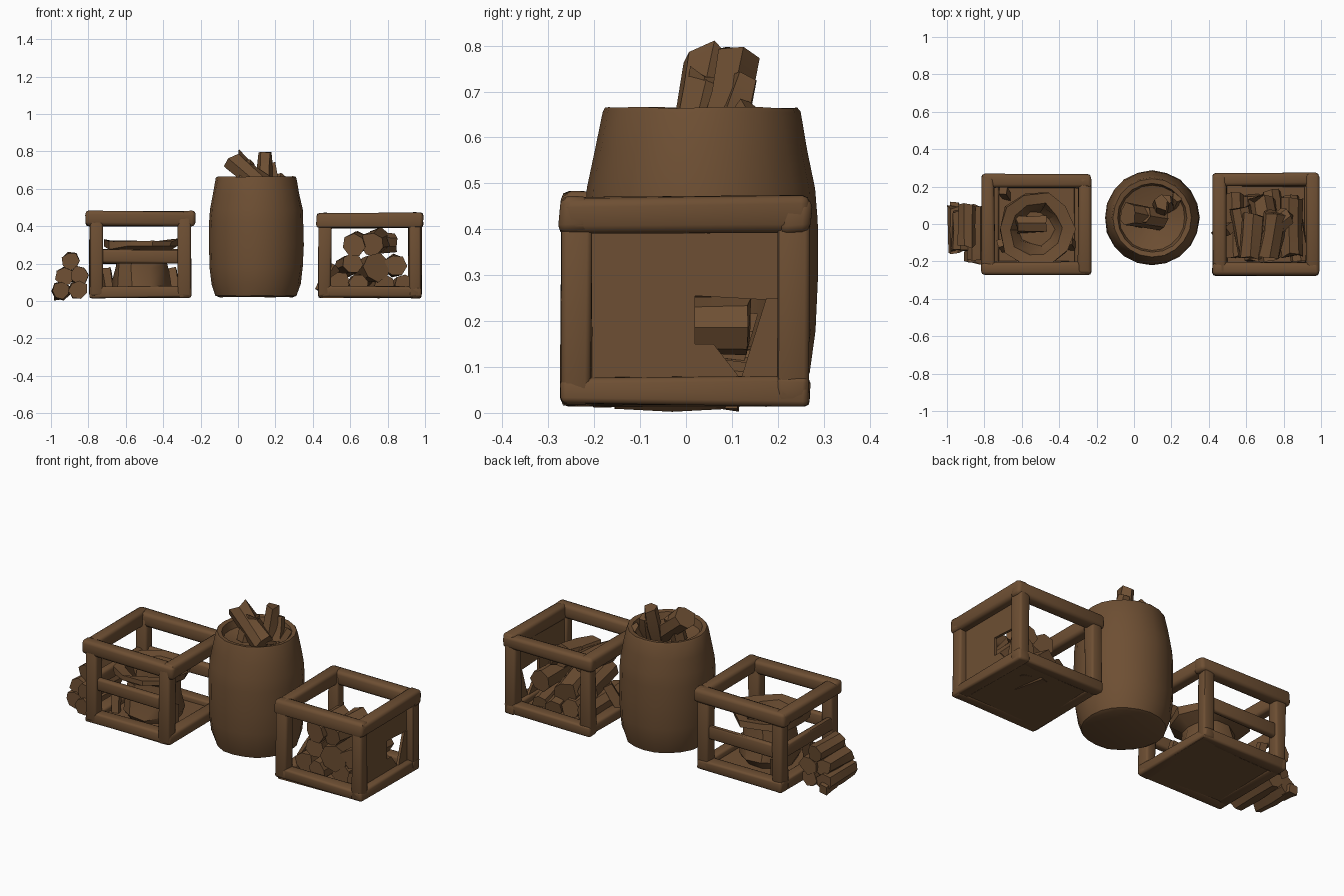
import bpy, bmesh, math, random
from mathutils import Vector

if "Cube" in bpy.data.objects:
    bpy.data.objects.remove(bpy.data.objects["Cube"])

random.seed(4)
wood = bpy.data.materials.new("brown_wood")
wood.diffuse_color = (0.155, 0.078, 0.033, 1)
wood.use_nodes = True
wood.node_tree.nodes["Principled BSDF"].inputs["Base Color"].default_value = wood.diffuse_color


def finish(bm, name, angle=35):
    bmesh.ops.recalc_face_normals(bm, faces=bm.faces)
    me = bpy.data.meshes.new(name)
    bm.to_mesh(me)
    bm.free()
    ob = bpy.data.objects.new(name, me)
    bpy.context.collection.objects.link(ob)
    me.materials.append(wood)
    bpy.ops.object.select_all(action='DESELECT')
    ob.select_set(True)
    bpy.context.view_layer.objects.active = ob
    bpy.ops.object.shade_smooth_by_angle(angle=math.radians(angle))
    return ob


def beam(name, lo, hi, bevel=0.012, jit=0.005):
    """Worn timber: a box with rounded edges and slightly uneven corners."""
    bm = bmesh.new()
    bmesh.ops.create_cube(bm, size=1)
    for v in bm.verts:
        v.co = Vector([(lo[i] + hi[i]) / 2 + v.co[i] * (hi[i] - lo[i])
                       + random.uniform(-jit, jit) for i in range(3)])
    if bevel:
        bmesh.ops.bevel(bm, geom=bm.edges[:], offset=bevel, segments=2,
                        profile=0.5, affect='EDGES')
    return finish(bm, name, 50)


def log(name, a, b, r, n=7, jit=0.12):
    """Rough chopped log between two points."""
    a, b = Vector(a), Vector(b)
    q = (b - a).to_track_quat('Z', 'Y')
    bm = bmesh.new()
    rings = []
    ph = random.uniform(0, 6)
    for k in range(3):
        ring = []
        for i in range(n):
            t = ph + 2 * math.pi * i / n
            rr = r * (1 + random.uniform(-jit, jit))
            z = random.uniform(-0.25, 0.25) * r if k != 1 else 0
            ring.append(bm.verts.new(a.lerp(b, k / 2) + q @ Vector(
                (rr * math.cos(t), rr * math.sin(t), z))))
        rings.append(ring)
    for p, s in zip(rings, rings[1:]):
        for i in range(n):
            j = (i + 1) % n
            bm.faces.new((p[i], p[j], s[j], s[i]))
    bm.faces.new(rings[0][::-1])
    bm.faces.new(rings[-1])
    return finish(bm, name, 30)


def lathe(name, cx, cy, profile, n, jit=0.0, angle=35):
    bm = bmesh.new()
    rings = []
    for r, z in profile:
        rings.append([bm.verts.new((
            cx + r * math.cos(2 * math.pi * i / n) + random.uniform(-jit, jit),
            cy + r * math.sin(2 * math.pi * i / n) + random.uniform(-jit, jit),
            z + random.uniform(-jit, jit))) for i in range(n)])
    for p, s in zip(rings, rings[1:]):
        for i in range(n):
            j = (i + 1) % n
            bm.faces.new((p[i], p[j], s[j], s[i]))
    bm.faces.new(rings[0][::-1])
    bm.faces.new(rings[-1])
    return finish(bm, name, angle)


def plate(name, pts, x, t=0.015):
    """Thin board in the y-z plane."""
    bm = bmesh.new()
    f = bm.faces.new([bm.verts.new((x, y, z)) for y, z in pts])
    ext = bmesh.ops.extrude_face_region(bm, geom=[f])
    for v in ext['geom']:
        if isinstance(v, bmesh.types.BMVert):
            v.co.x += t
    return finish(bm, name)


def crate(name, x0, x1, y0, y1, top, lip):
    """Open frame: floor, four posts, bottom rails and a wide top rim."""
    a, b, c, d = x0 + lip, x1 - lip, y0 + 0.002, y1 - 0.006
    w = 0.068
    beam(name + "_floor", (a + .01, c + .01, 0.02), (b - .01, d - .01, 0.045), 0)
    for sx in (a, b - w):
        for sy in (c, d - w):
            beam(name + "_post", (sx, sy, 0.025), (sx + w, sy + w, top - 0.03))
        beam(name + "_bottom_side_rail", (sx, c, 0.018), (sx + w, d, 0.078))
    for sy in (c, d - w):
        beam(name + "_bottom_rail", (a, sy, 0.018), (b, sy + w, 0.078))
    h = 0.08
    for sy in (y0, y1 - 0.07):
        beam(name + "_top_rail", (x0, sy, top - h), (x1, sy + 0.07, top), 0.018)
    for sx in (x0, x1 - 0.07):
        beam(name + "_top_side_rail", (sx, y0 + .005, top - h),
             (sx + 0.07, y1 - .005, top), 0.018)


# Left crate with middle slats
crate("left_crate", -0.815, -0.23, -0.272, 0.265, 0.48, 0.022)
beam("left_crate_front_slat", (-0.77, -0.255, 0.20), (-0.27, -0.215, 0.275))
beam("left_crate_back_slat", (-0.77, 0.21, 0.20), (-0.27, 0.25, 0.275))
beam("left_crate_side_slat", (-0.79, -0.23, 0.20), (-0.75, 0.23, 0.275))

# Sack with a flared rim inside the left crate
lathe("sack", -0.52, -0.03, [(0.15, 0.04), (0.165, 0.08), (0.14, 0.18), (0.13, 0.26),
      (0.20, 0.285), (0.20, 0.325), (0.14, 0.31), (0.115, 0.25), (0.09, 0.2)], 10, 0.01)
log("sack_lump", (-0.63, 0.0, 0.25), (-0.47, 0.0, 0.25), 0.05, 6)
for x, y in ((-0.69, -0.13), (-0.33, -0.12), (-0.68, 0.15)):
    log("loose_scrap", (x, y, 0.04), (x - 0.02, y + 0.03, 0.17), 0.03, 4)

# Right crate with a broken side panel
crate("right_crate", 0.42, 0.99, -0.276, 0.274, 0.47, 0.01)
plate("side_panel_upper", [(-.21, .21), (.02, .255), (.2, .245), (.2, .41), (-.21, .41)], 0.925)
plate("side_panel_lower", [(-.21, .06), (.13, .06), (.06, .15), (.02, .15), (.02, .26), (-.21, .22)], 0.925)
plate("side_panel_sliver", [(.11, .06), (.2, .06), (.2, .25), (.175, .25), (.12, .075)], 0.93)

# Firewood heap in the right crate
for x, z, r, ya, yb in ((0.74, 0.305, .065, -.17, .06), (0.63, 0.30, .06, -.18, .05),
                        (0.59, 0.20, .055, -.17, .09), (0.71, 0.18, .075, -.19, .13),
                        (0.84, 0.19, .06, -.17, .14), (0.54, 0.10, .055, -.17, .16),
                        (0.64, 0.09, .055, -.2, .15), (0.76, 0.09, .055, -.17, .17),
                        (0.86, 0.09, .05, -.2, .15)):
    s = random.uniform(-0.03, 0.03)
    log("crate_log", (x - s, ya, z), (x + s, yb, z + s), r)
log("crate_leaning_log", (0.70, -0.05, 0.31), (0.83, 0.05, 0.31), 0.055)
log("crate_splinter", (0.44, -0.05, 0.05), (0.52, -0.02, 0.19), 0.035, 4)

# Barrel with a sunken top
lathe("barrel", 0.097, 0.033, [(0.2, 0.02), (0.217, 0.028), (0.237, 0.09), (0.25, 0.18),
      (0.253, 0.3), (0.253, 0.42), (0.248, 0.49), (0.232, 0.57), (0.215, 0.655), (0.21, 0.665),
      (0.185, 0.66), (0.175, 0.62), (0.05, 0.58)], 20, 0.002, 40)

# Kindling sticking out of the barrel
log("barrel_log", (0.15, 0.02, 0.60), (-0.03, 0.055, 0.755), 0.06)
log("barrel_short_log", (0.03, 0.02, 0.6), (0.05, 0.05, 0.74), 0.045, 6)
for a, b, r in (((0.14, 0.07, 0.6), (0.145, 0.115, 0.79), 0.045),
                ((0.18, 0.09, 0.6), (0.17, 0.13, 0.73), 0.035),
                ((0.21, 0.10, 0.6), (0.23, 0.14, 0.665), 0.03)):
    log("barrel_stick", a, b, r, 5, 0.25)

# Log stack outside the left crate
for x, z, ya, yb in ((-0.948, 0.055, -.15, .09), (-0.855, 0.06, -.21, .09),
                     (-0.925, 0.13, -.14, .07), (-0.85, 0.135, -.19, .1),
                     (-0.895, 0.212, -.12, .10)):
    log("stack_log", (x, ya, z), (x, yb, z), 0.05, 7)
log("stack_chip", (-0.96, 0.02, 0.04), (-0.96, 0.12, 0.03), 0.035, 4)
